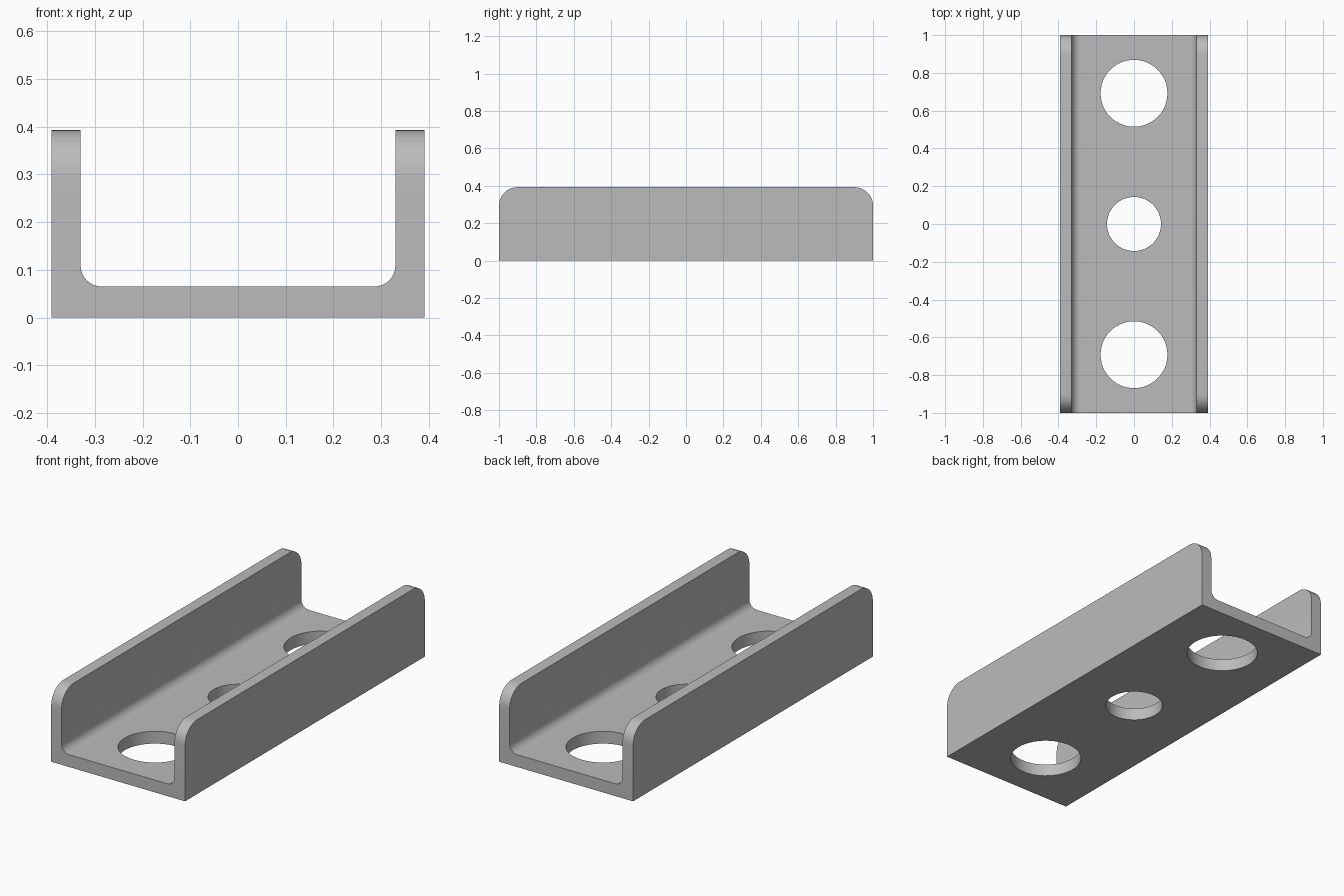
import bpy
import bmesh
from math import cos, sin, pi, radians
from mathutils import Vector

cube = bpy.data.objects.get("Cube")
if cube:
    bpy.data.objects.remove(cube, do_unlink=True)

HALF_WIDTH, HALF_LENGTH, HEIGHT = 0.391, 1.0, 0.393
INNER, FLOOR = 0.33, 0.065
FILLET, CORNER = 0.044, 0.1
HOLES = [(-0.692, 0.177), (0, 0.143), (0.692, 0.177)]  # y, radius

grey = bpy.data.materials.new("plain_grey")
grey.use_nodes = True
colour = (0.5, 0.5, 0.5, 1)
grey.diffuse_color = colour
grey.node_tree.nodes["Principled BSDF"].inputs["Base Color"].default_value = colour

# Channel cross-section: right half with inner fillet, then its mirror
half = [(HALF_WIDTH, 0), (HALF_WIDTH, HEIGHT), (INNER, HEIGHT)]
for i in range(9):
    a = -i * pi / 16
    half.append((INNER - FILLET + FILLET * cos(a), FLOOR + FILLET + FILLET * sin(a)))
profile = half + [(-x, z) for x, z in reversed(half)]

# Extrude the section along the length
bm = bmesh.new()
face = bm.faces.new([bm.verts.new((x, -HALF_LENGTH, z)) for x, z in profile])
grown = bmesh.ops.extrude_face_region(bm, geom=[face])["geom"]
bmesh.ops.translate(bm, vec=Vector((0, 2 * HALF_LENGTH, 0)),
                    verts=[g for g in grown if isinstance(g, bmesh.types.BMVert)])

# Round the upper end corners of both walls
corners = [e for e in bm.edges
           if all(v.co.z > HEIGHT - 0.001 for v in e.verts)
           and abs(e.verts[0].co.y - e.verts[1].co.y) < 0.001]
bmesh.ops.bevel(bm, geom=corners, offset=CORNER, offset_type='OFFSET',
                segments=10, profile=0.5, affect='EDGES')
bmesh.ops.recalc_face_normals(bm, faces=bm.faces)
mesh = bpy.data.meshes.new("channel_bracket")
bm.to_mesh(mesh)
bm.free()
channel = bpy.data.objects.new("channel_bracket", mesh)
bpy.context.collection.objects.link(channel)
mesh.materials.append(grey)
bpy.context.view_layer.objects.active = channel

# Cut the three round floor holes
for y, radius in HOLES:
    bpy.ops.mesh.primitive_cylinder_add(vertices=48, radius=radius, depth=0.4,
                                        location=(0, y, 0))
    cutter = bpy.context.object
    cutter.name = "hole_cutter"
    cutter.hide_render = True
    cutter.data.materials.append(grey)
    bpy.context.view_layer.objects.active = channel
    cut = channel.modifiers.new("floor_hole", 'BOOLEAN')
    cut.operation = 'DIFFERENCE'
    cut.solver = 'EXACT'
    cut.object = cutter
    bpy.ops.object.modifier_apply(modifier=cut.name)
    bpy.data.objects.remove(cutter, do_unlink=True)

bpy.ops.object.select_all(action='DESELECT')
channel.select_set(True)
bpy.context.view_layer.objects.active = channel
bpy.ops.object.shade_smooth_by_angle(angle=radians(30))
